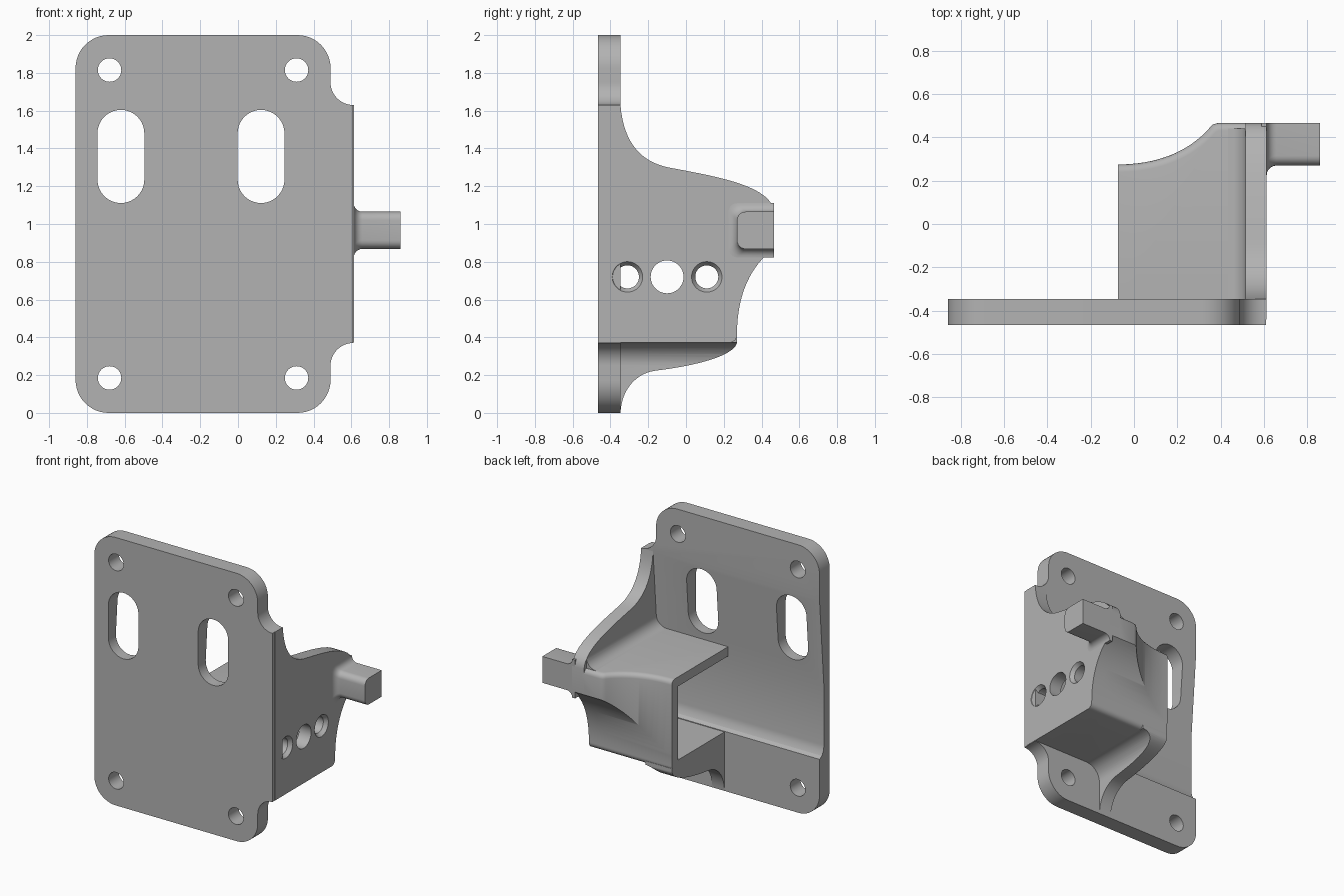
import bpy, bmesh, math
from mathutils import Vector

cube = bpy.data.objects.get("Cube")
if cube:
    bpy.data.objects.remove(cube)

gray = bpy.data.materials.new("plain_gray")
gray.use_nodes = True
color = (0.45, 0.45, 0.45, 1)
gray.diffuse_color = color
gray.node_tree.nodes["Principled BSDF"].inputs["Base Color"].default_value = color

AXES = {"x": lambda u, v, w: (w, u, v),   # profile in y, z
        "y": lambda u, v, w: (u, w, v),   # profile in x, z
        "z": lambda u, v, w: (u, v, w)}   # profile in x, y


def arc(cx, cy, r, a0, a1, n=12):
    angles = [math.radians(a0 + (a1 - a0) * i / n) for i in range(n + 1)]
    return [(cx + r * math.cos(a), cy + r * math.sin(a)) for a in angles]


def bezier(a, b, c, d, n=16):
    a, b, c, d = map(Vector, (a, b, c, d))
    ts = [i / n for i in range(n + 1)]
    return [tuple(a * (1 - t) ** 3 + b * 3 * t * (1 - t) ** 2
                  + c * 3 * t * t * (1 - t) + d * t ** 3) for t in ts]


def loft(name, rings):
    """Skin a list of equal rings and cap both ends."""
    bm = bmesh.new()
    loops = [[bm.verts.new(p) for p in ring] for ring in rings]
    n = len(loops[0])
    for a, b in zip(loops, loops[1:]):
        for i in range(n):
            bm.faces.new((a[i], a[(i + 1) % n], b[(i + 1) % n], b[i]))
    bm.faces.new(loops[0])
    bm.faces.new(loops[-1])
    bmesh.ops.recalc_face_normals(bm, faces=bm.faces)
    mesh = bpy.data.meshes.new(name)
    bm.to_mesh(mesh)
    bm.free()
    mesh.materials.append(gray)
    ob = bpy.data.objects.new(name, mesh)
    bpy.context.collection.objects.link(ob)
    return ob


def prism(name, pts, axis, lo, hi):
    clean = [p for i, p in enumerate(pts)
             if (Vector(p) - Vector(pts[i - 1])).length > 1e-5]
    return loft(name, [[AXES[axis](u, v, w) for u, v in clean] for w in (lo, hi)])


def combine(ob, tool, mode="DIFFERENCE"):
    mod = ob.modifiers.new("cut", "BOOLEAN")
    mod.object, mod.operation, mod.solver = tool, mode, "EXACT"
    bpy.context.view_layer.update()
    graph = bpy.context.evaluated_depsgraph_get()
    mesh = bpy.data.meshes.new_from_object(ob.evaluated_get(graph))
    ob.modifiers.clear()
    ob.data = mesh
    bpy.data.objects.remove(tool)


def drill(ob, u, v, r, axis, lo, hi):
    combine(ob, prism("cutter", arc(u, v, r, 0, 352.5, 47), axis, lo, hi))


# Mounting plate: rounded corners, notched widening on the +x side
upper = ([(0.61, 1.0)] + arc(0.61, 1.75, 0.12, 270, 180)
         + arc(0.315, 1.825, 0.175, 0, 90) + arc(-0.685, 1.825, 0.175, 90, 180))
lower = [(x, 2 - z) for x, z in reversed(upper[1:])]
plate = prism("mounting_plate", upper + lower, "y", -0.467, -0.347)

# Tapered relief on the back of the plate
relief = [(-0.347, 1.63), (-0.4, 0.95), (-0.4, 0.53), (-0.392, 0.49),
          (-0.375, 0.46), (-0.347, 0.445), (-0.2, 0.445), (-0.2, 1.63)]
combine(plate, prism("cutter", relief, "x", -1, 0.515))

# Screw holes and slots
for x in (-0.68, 0.31):
    for z in (0.185, 1.815):
        drill(plate, x, z, 0.062, "y", -0.6, -0.2)
for x in (-0.62, 0.122):
    slot = arc(x, 1.48, 0.124, 0, 180, 20) + arc(x, 1.235, 0.124, 180, 360, 20)
    combine(plate, prism("cutter", slot, "y", -0.6, -0.2))

# Side wall silhouette, shared by the wall and the box
wall_top = (bezier((-0.347, 1.63), (-0.33, 1.42), (-0.23, 1.32), (-0.07, 1.295))
            + bezier((-0.07, 1.295), (0.17, 1.25), (0.46, 1.2), (0.467, 1.06)))
wall_back = (bezier((0.467, 0.87), (0.34, 0.78), (0.27, 0.62), (0.27, 0.42))
             + arc(0.23, 0.412, 0.04, 0, -90, 6))
silhouette = [(-0.44, 0.372), (-0.44, 1.63)] + wall_top + wall_back
wall = prism("side_wall", silhouette, "x", 0.515, 0.613)

# Box with a flared back, rounded along its upper back edge
flare = bezier((-0.075, 0.275), (0.1, 0.275), (0.25, 0.33), (0.35, 0.445))
outline = [(-0.075, -0.39)] + flare + [(0.365, 0.46), (0.39, 0.467), (0.53, 0.467), (0.53, -0.39)]
box = prism("bracket_box", outline, "z", 0.372, 1.06)
bm = bmesh.new()
bm.from_mesh(box.data)
rim = [e for e in bm.edges if all(v.co.z > 1 and v.co.y > 0.2 for v in e.verts)]
bmesh.ops.bevel(bm, geom=rim, offset=0.035, segments=4, affect="EDGES", profile=0.5)
bm.to_mesh(box.data)
bm.free()
combine(box, prism("cutter", silhouette, "x", -0.3, 0.8), "INTERSECT")
cavity = [(-0.5, 0.44), (0.2, 0.44), (0.2, 0.99), (-0.5, 0.99)]
combine(box, prism("cutter", cavity, "x", -0.3, 0.515))

# Three holes through the side, the outer two countersunk
for y, r in ((-0.31, 0.061), (-0.1, 0.087), (0.11, 0.061)):
    for part in (wall, box):
        drill(part, y, 0.72, r, "x", 0.45, 0.8)
    if r < 0.08:
        sink = [[(x, y + u, 0.72 + v) for u, v in arc(0, 0, q, 0, 352.5, 47)]
                for x, q in ((0.585, r), (0.615, 0.082))]
        combine(wall, loft("cutter", sink))

# Blend between the box top and the side wall
blend = arc(0.435, 1.14, 0.08, -90, 0, 8) + [(0.53, 1.14), (0.53, 1.04), (0.435, 1.04)]
fillet = prism("wall_fillet", blend, "y", -0.39, 0.44)
combine(fillet, prism("cutter", silhouette, "x", 0.3, 0.8), "INTERSECT")

# Gusset under the open end of the box, blended into the floor
rib = ([(-0.075, 0.4), (-0.075, 0), (0.025, 0)]
       + arc(0.145, 0.252, 0.12, 180, 90) + [(0.145, 0.4)])
gusset = prism("lower_gusset", rib, "y", -0.44, 0.27)
sweep = (bezier((-0.347, 0), (-0.34, 0.13), (-0.26, 0.215), (-0.15, 0.225))
         + bezier((-0.15, 0.225), (0.05, 0.25), (0.25, 0.3), (0.27, 0.37)))
combine(gusset, prism("cutter", [(-0.6, 0.41), (-0.6, 0)] + sweep + [(0.27, 0.41)],
                      "x", -0.3, 0.8), "INTERSECT")

# Side peg with a flared root, flush with the back
rings = []
for x, f in [(0.59, 0.045)] + [(0.658 - 0.045 * math.sin(a), 0.045 * (1 - math.cos(a)))
                               for a in (math.pi / 2 * (1 - i / 6) for i in range(7))] + [(0.86, 0)]:
    y, lo, hi, r = 0.27 - f, 0.868 - f, 1.065 + f, 0.045
    ring = ([(0.467, lo), (0.467, hi)] + arc(y + r, hi - r, r, 90, 180, 6)
            + arc(y + r, lo + r, r, 180, 270, 6))
    rings.append([(x, u, v) for u, v in ring])
peg = loft("side_peg", rings)

# Smooth the rounded surfaces, keep the machined edges sharp
bpy.ops.object.select_all(action="DESELECT")
for ob in (plate, wall, box, fillet, gusset, peg):
    ob.select_set(True)
    bpy.context.view_layer.objects.active = ob
bpy.ops.object.shade_smooth_by_angle(angle=math.radians(30))
